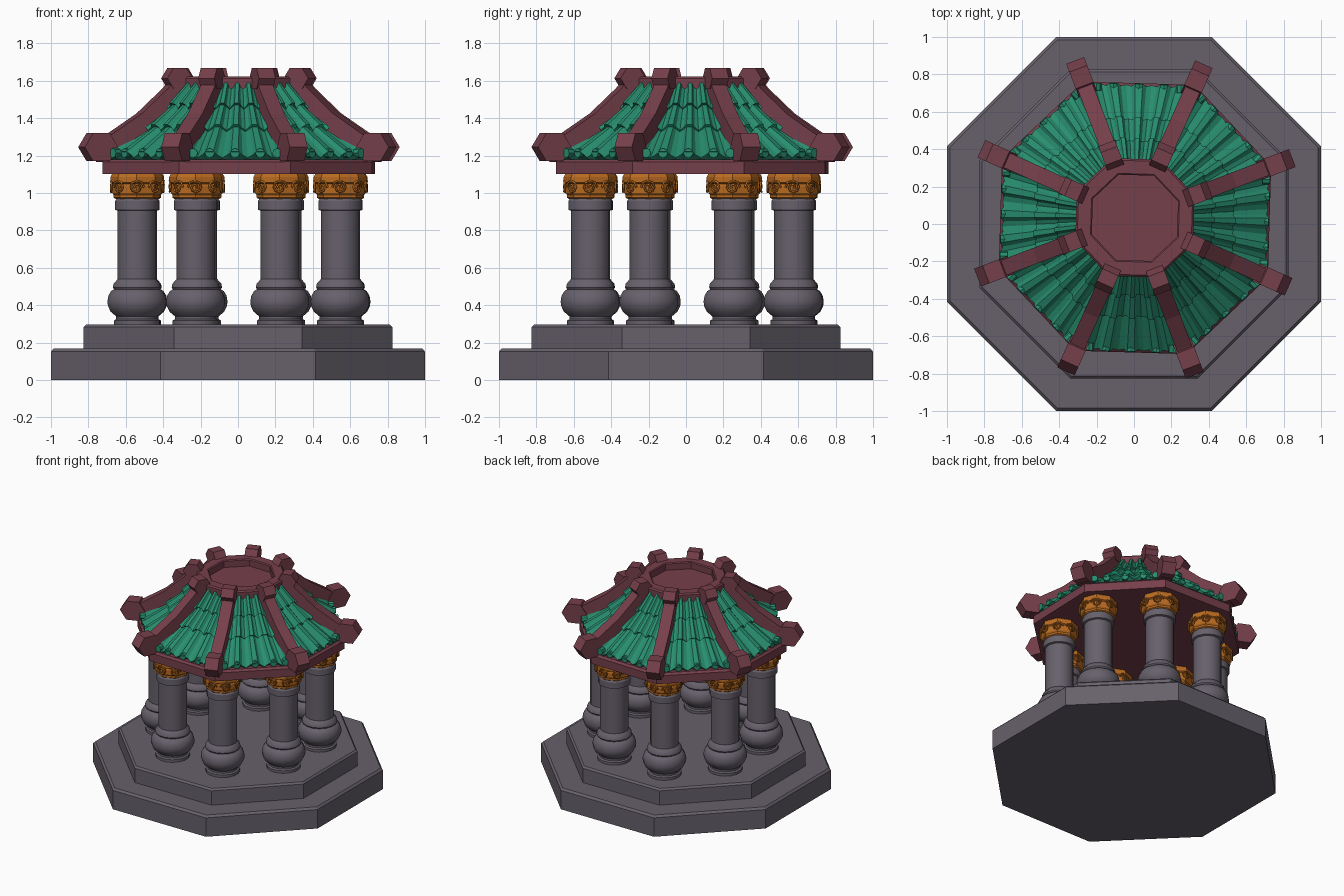
import bpy, bmesh, math
from mathutils import Matrix, Vector

if "Cube" in bpy.data.objects:
    bpy.data.objects.remove(bpy.data.objects["Cube"])

def mat(name, c):
    m = bpy.data.materials.new(name)
    m.diffuse_color = (*c, 1)
    m.use_nodes = True
    m.node_tree.nodes["Principled BSDF"].inputs["Base Color"].default_value = m.diffuse_color
    return m

STONE = mat("grey stone", (0.135, 0.118, 0.147))
RED = mat("maroon wood", (0.180, 0.050, 0.070))
GREEN = mat("green tile", (0.021, 0.270, 0.158))
LIGHT = mat("bright green lip", (0.020, 0.480, 0.240))
GOLD = mat("gold", (0.500, 0.150, 0.015))

T8 = math.tan(math.pi / 8)
C8 = math.cos(math.pi / 8)
# The upper structure sits slightly off centre and slightly turned
OFFSET = Matrix.Translation((0.005, 0.033, 0))
ROOF = OFFSET @ Matrix.Rotation(math.radians(-1.7), 4, 'Z')

def finish(name, bm, mats, matrix=Matrix(), smooth=None):
    bmesh.ops.recalc_face_normals(bm, faces=bm.faces)
    me = bpy.data.meshes.new(name)
    bm.to_mesh(me)
    bm.free()
    for m in mats:
        me.materials.append(m)
    if smooth:
        me.shade_smooth()
        me.set_sharp_from_angle(angle=math.radians(smooth))
    ob = bpy.data.objects.new(name, me)
    ob.matrix_world = matrix
    bpy.context.collection.objects.link(ob)
    return ob

def lathe(profile, sides, turn=0.0):
    """Closed solid of revolution from (radius, z) points."""
    bm = bmesh.new()
    rings = []
    for r, z in profile:
        rings.append([bm.verts.new((r * math.cos(turn + 2 * math.pi * i / sides),
                                    r * math.sin(turn + 2 * math.pi * i / sides), z))
                      for i in range(sides)])
    for a, b in zip(rings, rings[1:]):
        for i in range(sides):
            j = (i + 1) % sides
            bm.faces.new((a[i], a[j], b[j], b[i]))
    bm.faces.new(rings[0])
    bm.faces.new(rings[-1])
    return bm

def octagon(name, profile, m, matrix=Matrix()):
    """Octagonal solid; the profile gives (apothem, z)."""
    bm = lathe([(a / C8, z) for a, z in profile], 8, math.pi / 8)
    return finish(name, bm, [m], matrix)

def prism(bm, outline, width):
    """Extrude an outline of (x, z) points across y."""
    sides = [[bm.verts.new((x, s * width / 2, z)) for x, z in outline] for s in (-1, 1)]
    n = len(outline)
    for i in range(n):
        j = (i + 1) % n
        bm.faces.new((sides[0][i], sides[0][j], sides[1][j], sides[1][i]))
    for s in sides:
        bm.faces.new(s)

def hexagon(x, z, rx, rz):
    return [(x + rx * math.cos(k * math.pi / 3),
             z + rz * math.sin(k * math.pi / 3) / 0.866) for k in range(6)]

# Stepped stone base
octagon("lower_step", [(1.0, 0), (1.0, 0.152), (0.985, 0.168), (0.8, 0.168)], STONE)
octagon("upper_step", [(0.825, 0.16), (0.825, 0.283), (0.812, 0.297), (0.6, 0.297)], STONE)

# Columns with bulging feet, collars and gold capitals
COLUMN = [(0.125, 0.29), (0.125, 0.318), (0.112, 0.325), (0.112, 0.34), (0.142, 0.365),
          (0.157, 0.395), (0.160, 0.42), (0.155, 0.45), (0.140, 0.475), (0.124, 0.485),
          (0.130, 0.495), (0.126, 0.515), (0.112, 0.53), (0.104, 0.54), (0.104, 0.905),
          (0.118, 0.91), (0.118, 0.957), (0.108, 0.972)]
CAPITAL = [(0.112, 0.967), (0.124, 0.975), (0.124, 0.99), (0.132, 1.0), (0.134, 1.035),
           (0.130, 1.048), (0.141, 1.055), (0.141, 1.085), (0.132, 1.102)]

def scroll_curve():
    """Raised spiral ornament wrapped around a capital."""
    cu = bpy.data.curves.new("capital_scroll", 'CURVE')
    cu.dimensions = '3D'
    cu.bevel_depth = 0.006
    cu.bevel_resolution = 0
    cu.materials.append(GOLD)
    for k in range(8):
        sp = cu.splines.new('POLY')
        sp.points.add(13)
        flip = 1 if k % 2 else -1
        for i, p in enumerate(sp.points):
            t = i / 13
            ang, rad = t * 3.2 * math.pi, 0.04 * (1 - 0.8 * t)
            th = k * math.pi / 4 + math.pi / 8 + flip * rad * math.cos(ang) / 0.135
            p.co = (0.138 * math.cos(th), 0.138 * math.sin(th),
                    1.03 + rad * math.sin(ang), 1)
    return cu

scroll = scroll_curve()
for k in range(8):
    ang = math.pi / 8 + k * math.pi / 4 - math.radians(0.7)
    place = OFFSET @ Matrix.Rotation(ang, 4, 'Z') @ Matrix.Translation((0.588, 0, 0))
    finish(f"column_{k}", lathe(COLUMN, 16, math.pi / 16), [STONE], place, 32)
    finish(f"capital_{k}", lathe(CAPITAL, 8, math.pi / 8), [GOLD], place)
    ob = bpy.data.objects.new(f"capital_scroll_{k}", scroll)
    ob.matrix_world = place
    bpy.context.collection.objects.link(ob)

# Eave slab and crown ring with a sunken floor
octagon("eave_slab", [(0.72, 1.10), (0.72, 1.165), (0.705, 1.18), (0.3, 1.18)], RED, ROOF)
octagon("crown_ring", [(0.30, 1.53), (0.315, 1.55), (0.315, 1.612), (0.305, 1.622),
                       (0.235, 1.622), (0.228, 1.615), (0.228, 1.565)], RED, ROOF)

# Tiled roof: three overlapping corrugated rows on each of eight sides
ROWS = [(0.68, 1.195), (0.50, 1.345), (0.385, 1.465), (0.30, 1.58)]
SECTION = []                      # (position across, height, forward shift)
for c in (-0.96, -0.48, 0, 0.48, 0.96):
    SECTION += [(c - 0.14, 0.0, 0), (c - 0.07, 0.022, 0), (c + 0.07, 0.022, 0), (c + 0.14, 0.0, 0)]
    if c < 0.9:
        SECTION.append((c + 0.24, -0.008, 0.016))

def tile_side():
    bm = bmesh.new()
    for row in range(3):
        (a0, z0), (a1, z1) = ROWS[row], ROWS[row + 1]
        d = Vector((a0 - a1, z0 - z1)).normalized()
        n = Vector((-d.y, d.x))
        lines = [[], [], []]
        for u, h, f in SECTION:
            low, top = Vector((a0, z0)), Vector((a1, z1))
            lip = 0.022
            taper = a1 / a0
            pts = [low + n * -0.025 + d * f, low + n * (h + lip) + d * (f + 0.012),
                   top + n * h * taper]
            for line, p, a in zip(lines, pts, (a0, a0, a1)):
                line.append(bm.verts.new((p.x, max(-1.04, min(1.04, u)) * a * T8, p.y)))
        for s in range(2):
            for i in range(len(SECTION) - 1):
                face = bm.faces.new((lines[s][i], lines[s][i + 1],
                                     lines[s + 1][i + 1], lines[s + 1][i]))
                face.material_index = 1 if s == 0 and row == 1 else 0
    # Round tile ends along the eave
    for c in (-0.8, -0.48, 0, 0.48, 0.8):
        m = Matrix.Translation((0.695, c * 0.68 * T8, 1.213)) @ Matrix.Rotation(math.pi / 2, 4, 'Y')
        bmesh.ops.create_cone(bm, cap_ends=True, segments=8, radius1=0.026,
                              radius2=0.026, depth=0.04, matrix=m)
    return bm

for k in range(8):
    finish(f"roof_tiles_{k}", tile_side(), [GREEN, LIGHT],
           ROOF @ Matrix.Rotation(k * math.pi / 4, 4, 'Z'))

# Hip ridges with hexagonal knobs at both ends
RIDGE = [(0.83, 1.265), (0.74, 1.315), (0.57, 1.425), (0.42, 1.56), (0.36, 1.63)]
for k in range(8):
    bm = bmesh.new()
    outline = RIDGE + [(x - 0.03, z - 0.10) for x, z in reversed(RIDGE)]
    prism(bm, outline, 0.085)
    prism(bm, hexagon(0.805, 1.245, 0.095, 0.075), 0.102)
    prism(bm, hexagon(0.355, 1.613, 0.072, 0.056), 0.095)
    finish(f"hip_ridge_{k}", bm, [RED],
           ROOF @ Matrix.Rotation(math.pi / 8 + k * math.pi / 4, 4, 'Z'))
